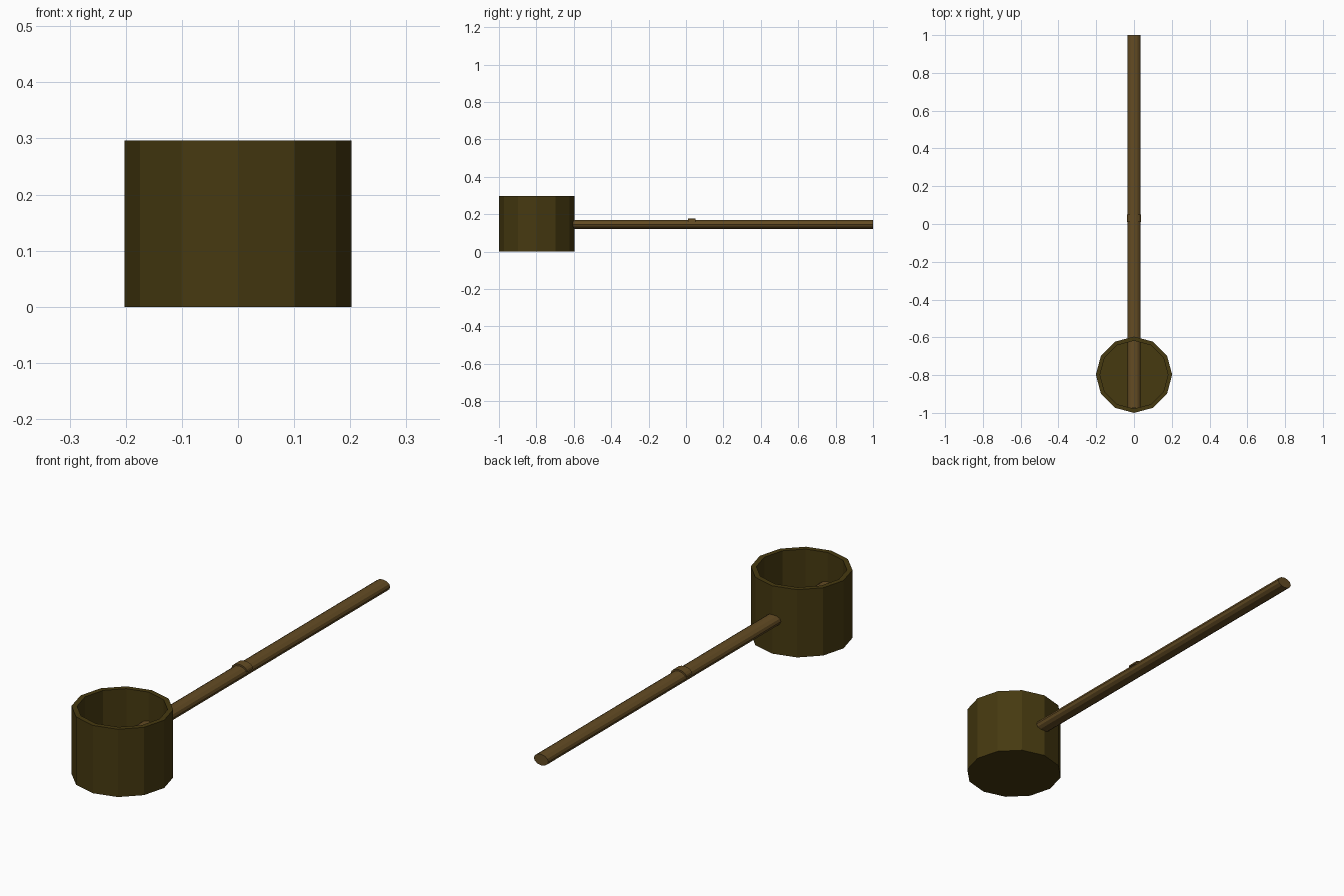
import bpy, bmesh
from math import pi, sin, cos

cube = bpy.data.objects.get("Cube")
if cube:
    bpy.data.objects.remove(cube, do_unlink=True)


def material(name, color):
    m = bpy.data.materials.new(name)
    m.use_nodes = True
    m.diffuse_color = color
    m.node_tree.nodes["Principled BSDF"].inputs["Base Color"].default_value = color
    return m


def finish(name, bm, mat):
    bmesh.ops.recalc_face_normals(bm, faces=bm.faces)
    mesh = bpy.data.meshes.new(name)
    bm.to_mesh(mesh)
    bm.free()
    mesh.materials.append(mat)
    obj = bpy.data.objects.new(name, mesh)
    bpy.context.collection.objects.link(obj)
    return obj


def loft(name, rings, mat):
    """Skin a list of closed rings and cap both ends."""
    bm = bmesh.new()
    loops = [[bm.verts.new(p) for p in ring] for ring in rings]
    n = len(loops[0])
    for a, b in zip(loops, loops[1:]):
        for i in range(n):
            j = (i + 1) % n
            bm.faces.new((a[i], a[j], b[j], b[i]))
    bm.faces.new(loops[0])
    bm.faces.new(loops[-1])
    return finish(name, bm, mat)


SIDES = 12
CUP_Y = -0.798
dark_wood = material("dark olive wood", (0.061, 0.041, 0.0052, 1))
brown_wood = material("brown wood", (0.125, 0.071, 0.017, 1))


def cup_ring(r, z):
    return [(r * cos(2 * pi * i / SIDES), CUP_Y + r * sin(2 * pi * i / SIDES), z)
            for i in range(SIDES)]


def rod_ring(y, rx, rz, z, arc=2 * pi, count=SIDES):
    return [(rx * cos(arc * i / count), y, z + rz * sin(arc * i / count))
            for i in range(count if arc > 6 else count + 1)]


# Open cup: outer wall, rim, inner wall and floor
loft("cup", [cup_ring(0.202, 0), cup_ring(0.202, 0.296),
             cup_ring(0.18, 0.296), cup_ring(0.18, 0.02)], dark_wood)

# Flattened round handle running through the cup to its front wall
loft("handle", [rod_ring(y, 0.035, 0.024, 0.146) for y in (-0.975, 1)], brown_wood)

# Raised band over the upper half of the handle
loft("handle_band", [rod_ring(y, 0.038, 0.024, 0.153, pi, 8)
                     for y in (0.01, 0.05)], brown_wood)
